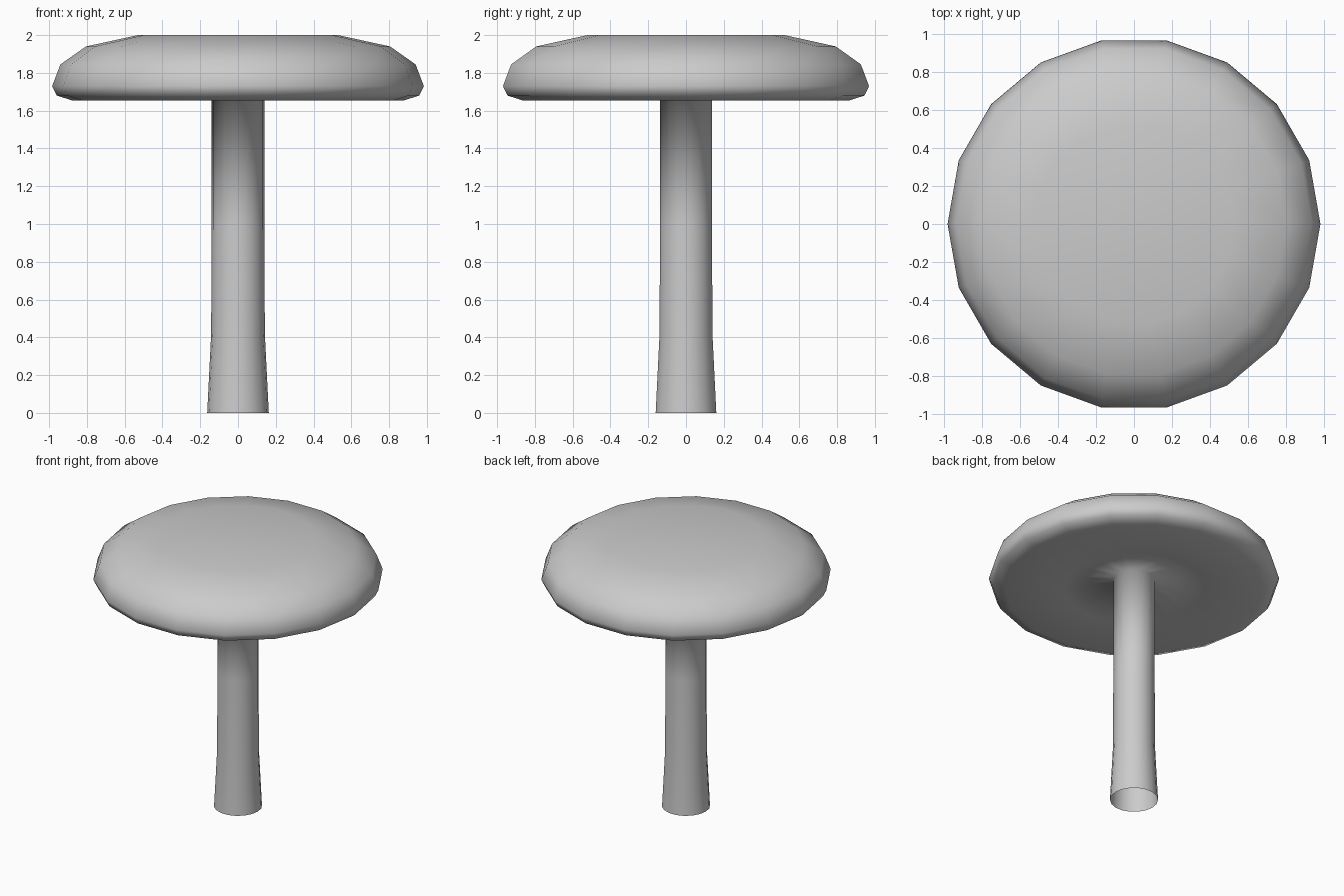
import bpy, bmesh
from math import cos, sin, tau

if "Cube" in bpy.data.objects:
    bpy.data.objects.remove(bpy.data.objects["Cube"])

SIDES = 18

# Half profile (radius, z): open stem foot, stem, hollowed underside, rim, crown
profile = [
    (0.163, 0.0), (0.142, 0.42), (0.14, 1.0), (0.14, 1.72),
    (0.48, 1.655), (0.88, 1.655), (0.96, 1.68), (0.984, 1.73),
    (0.94, 1.845), (0.805, 1.94), (0.53, 2.0),
]


def lathe(name, points, sides):
    """Spin a profile around z, closing the last ring with a flat face."""
    bm = bmesh.new()
    rings = [[bm.verts.new((r * cos(tau * i / sides), r * sin(tau * i / sides), z))
              for i in range(sides)] for r, z in points]
    for a, b in zip(rings, rings[1:]):
        for i in range(sides):
            j = (i + 1) % sides
            bm.faces.new((a[i], a[j], b[j], b[i]))
    bm.faces.new(rings[-1])
    for f in bm.faces:
        f.smooth = True
    mesh = bpy.data.meshes.new(name)
    bm.to_mesh(mesh)
    bm.free()
    obj = bpy.data.objects.new(name, mesh)
    bpy.context.collection.objects.link(obj)
    return obj


# Stem and cap are one continuous smooth surface
lathe("mushroom_stem_and_cap", profile, SIDES)
